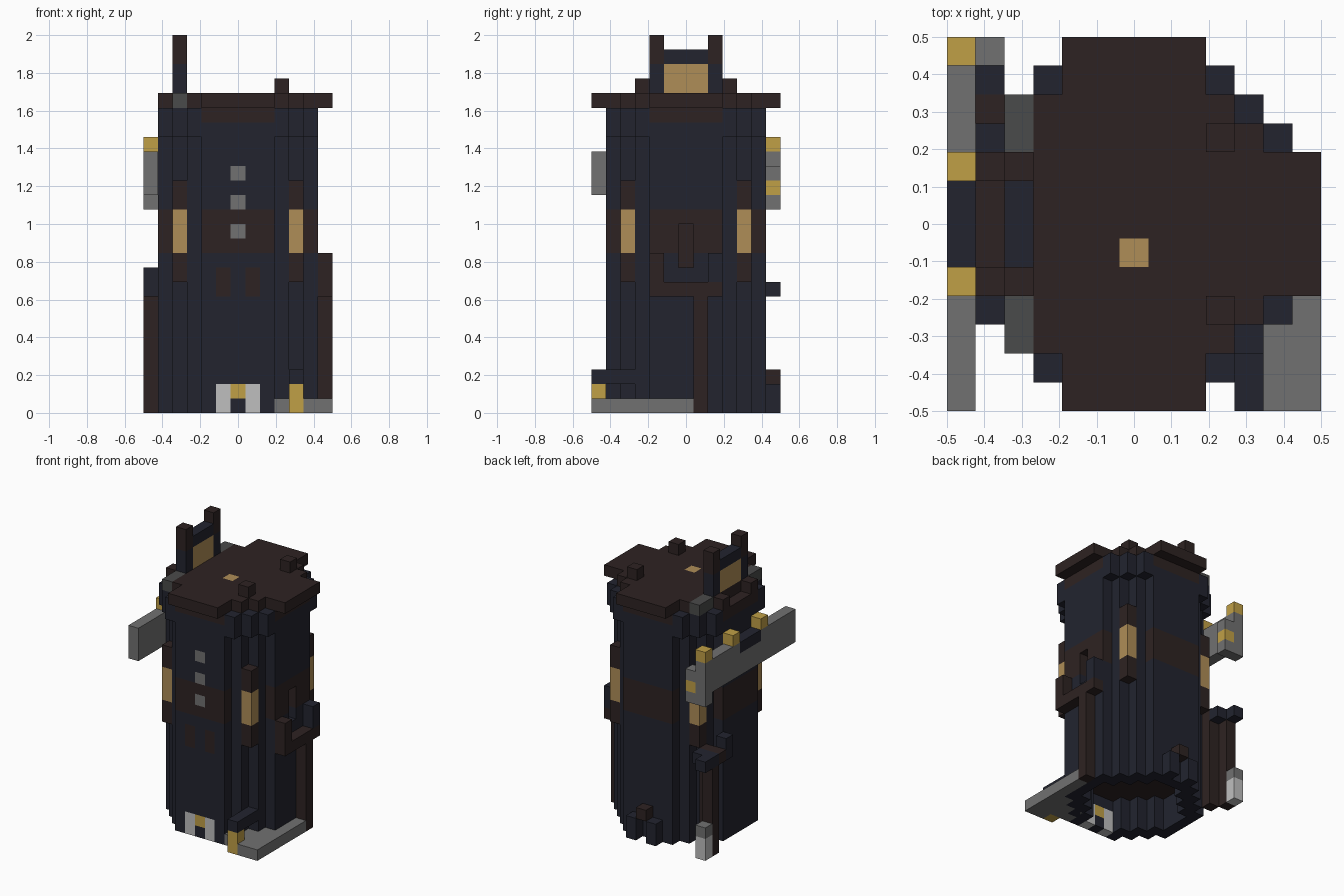
import bpy, bmesh, math
from mathutils import Vector
from itertools import product

if "Cube" in bpy.data.objects:
    bpy.data.objects.remove(bpy.data.objects["Cube"], do_unlink=True)

U = 1 / 13  # edge of one block
COLOURS = {
    "navy": (0.0160, 0.0175, 0.028),
    "brown": (0.027, 0.0165, 0.016),
    "tan": (0.43, 0.27, 0.096),
    "gold": (0.53, 0.35, 0.062),
    "grey": (0.165, 0.165, 0.165),
    "dark_grey": (0.068, 0.07, 0.069),
    "white": (0.52, 0.52, 0.52),
}
MATS = {}
for cname, rgb in COLOURS.items():
    m = bpy.data.materials.new(cname)
    m.use_nodes = True
    m.diffuse_color = (*rgb, 1)
    bsdf = m.node_tree.nodes["Principled BSDF"]
    bsdf.inputs["Base Color"].default_value = (*rgb, 1)
    bsdf.inputs["Roughness"].default_value = 0.9
    MATS[cname] = m


def box(colour, xs, ys, zs):
    """Blocks filling the ranges (a number, or first and last)."""
    spans = [(s, s) if isinstance(s, int) else s for s in (xs, ys, zs)]
    return {c: colour for c in product(*[range(a, b + 1) for a, b in spans])}


def build(name, *groups):
    """Mesh the outer skin of a set of blocks; later groups repaint earlier."""
    cells = {}
    for g in groups:
        cells.update(g)
    used = sorted(set(cells.values()))
    bm = bmesh.new()
    for cell, colour in cells.items():
        for axis, sign in product(range(3), (-1, 1)):
            near = list(cell)
            near[axis] += sign
            if tuple(near) in cells:
                continue
            u, v = (axis + 1) % 3, (axis + 2) % 3
            ring = []
            for du, dv in ((0, 0), (1, 0), (1, 1), (0, 1)):
                p = list(cell)
                p[axis] += sign > 0
                p[u] += du
                p[v] += dv
                ring.append(bm.verts.new(((p[0] - 6.5) * U, (p[1] - 6.5) * U, p[2] * U)))
            face = bm.faces.new(ring if sign > 0 else ring[::-1])
            face.material_index = used.index(colour)
    bmesh.ops.remove_doubles(bm, verts=bm.verts, dist=U / 100)
    bmesh.ops.dissolve_limit(bm, angle_limit=math.radians(1), verts=bm.verts,
                             edges=bm.edges, delimit={'MATERIAL'})
    mesh = bpy.data.meshes.new(name)
    bm.to_mesh(mesh)
    bm.free()
    for c in used:
        mesh.materials.append(MATS[c])
    obj = bpy.data.objects.new(name, mesh)
    bpy.context.collection.objects.link(obj)
    return obj


def plan(limit, reach=5):
    """Stepped octagon of columns around the centre."""
    return {(i, j) for i, j in product(range(13), repeat=2)
            if abs(i - 6) + abs(j - 6) <= limit
            and max(abs(i - 6), abs(j - 6)) <= reach}


def shell(columns):
    """Columns on the rim, one block thick."""
    return {(i, j) for i, j in columns
            if any((i + a, j + b) not in columns
                   for a, b in product((-1, 0, 1), repeat=2))}


# Hollow tower wall with brown bands on its four flat sides
wall = {}
for i, j in shell(plan(7)):
    flat = max(abs(i - 6), abs(j - 6)) == 5
    for k in range(21):
        wall[i, j, k] = "brown" if flat and k in (11, 12, 13, 20) else "navy"

# Front door, low vents and the column of round-edged lights
front = {}
for i in (5, 7):
    front.update(box("white", i, 1, (0, 1)))
    front.update(box("brown", i, 1, (8, 9)))
front.update(box("gold", 6, 1, 1))
for k in (12, 14, 16):
    front.update(box("grey", 6, 1, k))
wall.update(front)

# Slot in the side wall, backed in brown
for k in (10, 11, 12):
    wall.pop((11, 6, k))
    wall[10, 6, k] = "brown"
build("tower_wall", wall)

# Inner floor
inside = plan(7) - shell(plan(7))
build("inner_floor", {(i, j, 3): "brown" for i, j in inside})

# Corbels under the roof on the stepped corners
build("corbels", {(i, j, k): "navy" for i, j in plan(8) - plan(7) for k in (19, 20)})

# Corner lanterns
for side, i in (("right", 2), ("left", 10)):
    for end, j in (("front", 2), ("back", 10)):
        build(f"{side}_{end}_lantern", box("brown", i, j, (9, 15)),
              box("tan", i, j, (11, 13)))

# Roof slab with cross-shaped eaves and a skylight
roof = {(i, j, 21): "brown" for i, j in plan(7) if i >= 3}
roof.update(box("brown", (4, 8), (0, 12), 21))
roof.update(box("brown", (9, 12), (4, 8), 21))
roof.update(box("brown", 2, (4, 8), 21))
for j in (4, 8):
    roof.update(box("brown", 1, j, 21))
roof.update(box("tan", 6, 5, 21))
build("roof", roof)
for end, j in (("front", 3), ("back", 9)):
    build(f"{end}_roof_block", box("brown", 9, j, 22))
for end, js in (("front", (2, 3)), ("back", (9, 10))):
    build(f"{end}_roof_vent", box("dark_grey", 2, js, 21))

# Rooftop sign between two posts
build("roof_sign", box("navy", 2, (4, 8), (22, 24)), box("tan", 2, (5, 7), (22, 23)),
      box("brown", 2, 4, (24, 25)), box("brown", 2, 8, (24, 25)))

# Long side beam with gold caps
beam = [box("grey", 0, (0, 12), (15, 17)), box("grey", (0, 1), 12, (14, 16)),
        box("navy", 0, (5, 7), 17), box("gold", 1, 12, 15)]
beam += [box("gold", 0, j, 18) for j in (4, 8, 12)]
build("side_beam", *beam)

# Lamp post at the back right corner
build("lamp_post", box("brown", 0, 11, (0, 7)), box("brown", 1, 10, (0, 8)),
      box("brown", 0, 10, 8), box("navy", 0, 9, (8, 9)),
      box("navy", (0, 1), 11, 8), box("navy", 0, 12, 8))
build("hanging_lamp", box("white", 0, 12, (0, 1)), box("grey", 0, 12, 2))

# Back doorway
build("back_door_frame", box("navy", 5, 12, (0, 1)), box("navy", 7, 12, (0, 1)),
      box("brown", 6, 12, 2))

# Balcony on the left side, carried by one post
build("balcony", box("brown", 12, 7, (0, 7)), box("brown", 12, (4, 8), 8),
      box("brown", 12, 4, (9, 10)), box("navy", 12, 8, (9, 10)))

# Ground slab and front lamp arm
build("ground_slab", box("grey", (11, 12), (0, 3), 0), box("grey", 12, (4, 6), 0),
      box("grey", (9, 10), (1, 2), 0))
build("front_lamp", box("navy", 10, (0, 2), 2), box("gold", 10, 0, (0, 1)))
